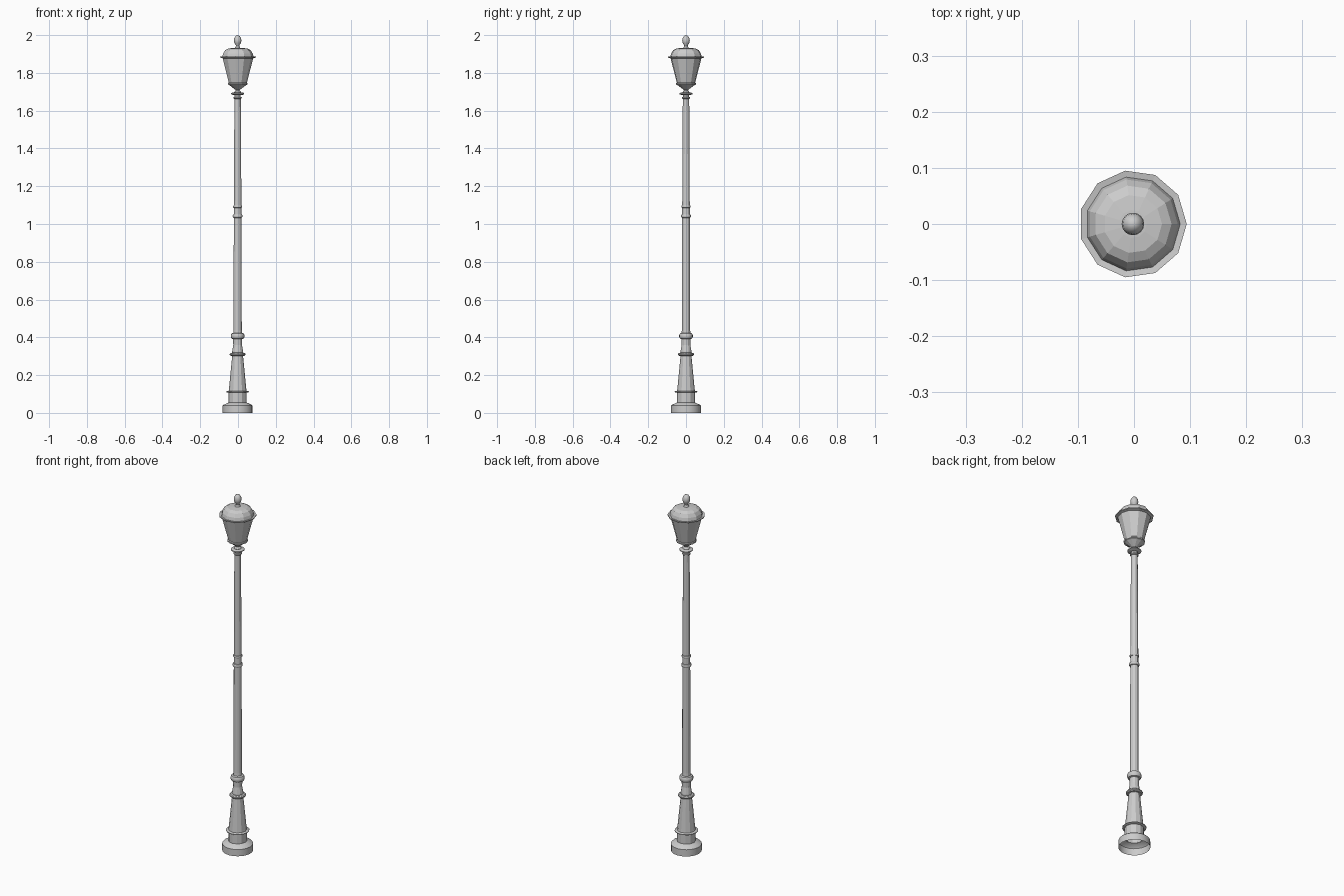
import bpy, bmesh, math

if "Cube" in bpy.data.objects:
    bpy.data.objects.remove(bpy.data.objects["Cube"])

AXIS_X = -0.002  # odd-sided lantern is centred by its bounds


def lathe(name, profile, sides, smooth=False):
    """Revolve (radius, z) points about the lamp axis; zero radius makes a tip."""
    bm = bmesh.new()
    rings = []
    for r, z in profile:
        if r == 0:
            rings.append([bm.verts.new((AXIS_X, 0, z))] * sides)
        else:
            rings.append([bm.verts.new((AXIS_X + r * math.cos(2 * math.pi * i / sides),
                                        r * math.sin(2 * math.pi * i / sides), z))
                          for i in range(sides)])
    for a, b in zip(rings, rings[1:]):
        for i in range(sides):
            j = (i + 1) % sides
            quad = list(dict.fromkeys([a[i], a[j], b[j], b[i]]))
            bm.faces.new(quad)
    me = bpy.data.meshes.new(name)
    bm.to_mesh(me)
    bm.free()
    ob = bpy.data.objects.new(name, me)
    bpy.context.collection.objects.link(ob)
    if smooth:
        bpy.ops.object.select_all(action='DESELECT')
        ob.select_set(True)
        bpy.context.view_layer.objects.active = ob
        bpy.ops.object.shade_smooth_by_angle(angle=math.radians(35))
    return ob


def collar(name, z, height, r_in, r_out, sides=16):
    """Rounded ring moulding around the post."""
    h = height / 2
    rm = r_in + (r_out - r_in) * 0.7
    lathe(name, [(r_in, z - h), (rm, z - h * 0.8), (r_out, z - h * 0.3),
                 (r_out, z + h * 0.3), (rm, z + h * 0.8), (r_in, z + h)], sides, True)


# Foot, open underneath
lathe("foot", [(0.079, 0), (0.079, 0.038), (0.074, 0.043),
               (0.052, 0.053), (0.047, 0.055)], 20, True)

# Pedestal: straight drum, then taper and neck
lathe("pedestal", [(0.048, 0.052), (0.048, 0.11), (0.046, 0.125), (0.029, 0.30),
                   (0.029, 0.325), (0.023, 0.36), (0.024, 0.395)], 12)

# Slender tapering post
lathe("post", [(0.023, 0.39), (0.023, 0.425), (0.022, 0.44), (0.020, 1.04),
               (0.020, 1.09), (0.017, 1.665)], 12)

# Ring mouldings
for name, z, h, r_in, r_out in [
        ("pedestal_lower_ring", 0.112, 0.010, 0.044, 0.060),
        ("pedestal_upper_ring", 0.310, 0.018, 0.027, 0.042),
        ("post_base_ring", 0.407, 0.034, 0.022, 0.036),
        ("post_middle_lower_ring", 1.042, 0.020, 0.018, 0.026),
        ("post_middle_upper_ring", 1.092, 0.014, 0.018, 0.024),
        ("post_top_ring", 1.668, 0.012, 0.014, 0.022),
        ("lantern_seat_ring", 1.690, 0.014, 0.014, 0.035)]:
    collar(name, z, h, r_in, r_out)

# Neck under the lantern
lathe("lantern_neck", [(0.017, 1.66), (0.016, 1.69), (0.019, 1.698), (0.011, 1.707),
                       (0.012, 1.718)], 12, True)

# Faceted lantern body with lower lip
lathe("lantern_body", [(0, 1.71), (0.012, 1.71), (0.045, 1.735), (0.053, 1.738),
                       (0.053, 1.745), (0.049, 1.748), (0.083, 1.879)], 11)

# Thin eave
lathe("lantern_eave", [(0.082, 1.877), (0.096, 1.881), (0.096, 1.886),
                       (0.083, 1.884)], 11)

# Domed roof
lathe("lantern_roof", [(0.085, 1.882), (0.080, 1.902), (0.069, 1.920),
                       (0.052, 1.929), (0.025, 1.932), (0, 1.933)], 11)

# Finial
lathe("finial", [(0.014, 1.930), (0.013, 1.936), (0.009, 1.942), (0.010, 1.948),
                 (0.017, 1.957), (0.020, 1.970), (0.018, 1.984), (0.011, 1.995),
                 (0, 2.0)], 16, True)
